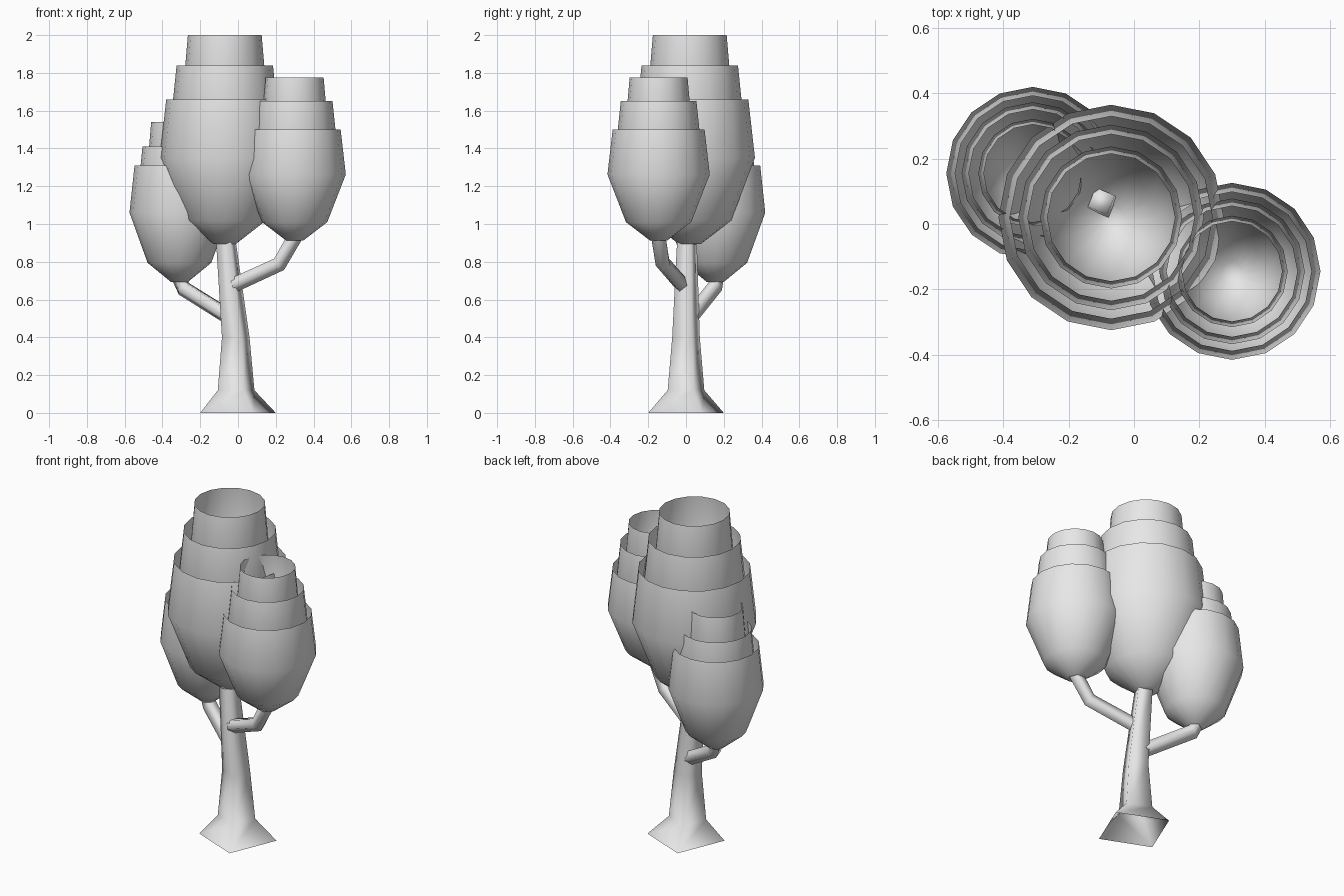
import bpy, bmesh
from math import cos, sin, pi, radians
from mathutils import Vector, Matrix

cube = bpy.data.objects.get("Cube")
if cube:
    bpy.data.objects.remove(cube)

GREY = (0.8, 0.8, 0.8, 1.0)
mat = bpy.data.materials.new("pale grey")
mat.use_nodes = True
mat.diffuse_color = GREY
mat.node_tree.nodes["Principled BSDF"].inputs["Base Color"].default_value = GREY


def ring(bm, centre, radius, sides, turn=0.0, basis=None):
    """One polygon of vertices, flat unless a basis tilts it."""
    basis = basis or Matrix.Identity(3)
    angles = [turn + 2 * pi * i / sides for i in range(sides)]
    return [bm.verts.new(Vector(centre) + basis @ Vector((cos(a), sin(a), 0)) * radius)
            for a in angles]


def bridge(bm, rings):
    for low, high in zip(rings, rings[1:]):
        n = len(low)
        for i in range(n):
            j = (i + 1) % n
            bm.faces.new((low[i], low[j], high[j], high[i]))


def finish(bm, name, angle):
    mesh = bpy.data.meshes.new(name)
    bm.to_mesh(mesh)
    bm.free()
    mesh.materials.append(mat)
    obj = bpy.data.objects.new(name, mesh)
    bpy.context.collection.objects.link(obj)
    bpy.ops.object.select_all(action='DESELECT')
    obj.select_set(True)
    bpy.context.view_layer.objects.active = obj
    bpy.ops.object.shade_smooth_by_angle(angle=radians(angle))


# Foliage: three open bowls nested in one another (radius, height)
BOWL = [(0.06, 0.005), (0.22, 0.13), (0.345, 0.46), (0.31, 0.77)]
BOWL_HEIGHT = BOWL[-1][1]
TIERS = [(1.0, 1.0), (0.823, 0.9), (0.63, 0.82)]  # width and height factors


def foliage(name, x, y, base, width, rims):
    bm = bmesh.new()
    tall = (rims[0] - base) / BOWL_HEIGHT
    for (wide, high), rim in zip(TIERS, rims):
        floor = rim - BOWL_HEIGHT * tall * high
        rings = [ring(bm, (x, y, floor + h * tall * high), r * width * wide, 16)
                 for r, h in BOWL]
        bridge(bm, rings)
        tip = bm.verts.new((x, y, floor))
        for a, b in zip(rings[0], rings[0][1:] + rings[0][:1]):
            bm.faces.new((tip, b, a))
    finish(bm, name, 60)


foliage("main_foliage", -0.07, 0.02, 0.89, 1.0, (1.66, 1.84, 2.0))
foliage("left_foliage", 0.30, -0.145, 0.91, 0.785, (1.5, 1.65, 1.775))
foliage("right_foliage", -0.31, 0.155, 0.69, 0.767, (1.31, 1.41, 1.54))

# Trunk: four-sided, flared at the open foot and leaning towards the top
TRUNK = [((0, 0, 0), 0.2165), ((-0.01, 0, 0.12), 0.105), ((-0.012, 0, 0.4), 0.079),
         ((-0.063, 0.005, 0.9), 0.057), ((-0.1, 0.07, 1.43), 0.045)]
bm = bmesh.new()
rings = [ring(bm, c, r, 4, pi / 8) for c, r in TRUNK]
bridge(bm, rings)
bm.faces.new(rings[-1])
finish(bm, "trunk", 120)


# Branches: bent tubes from the trunk into the side foliage
def branch(name, points, radius):
    pts = [Vector(p) for p in points]
    bm = bmesh.new()
    rings = []
    for i, p in enumerate(pts):
        along = (pts[min(i + 1, len(pts) - 1)] - pts[max(i - 1, 0)]).normalized()
        side = along.cross(Vector((0, 0, 1))).normalized()
        basis = Matrix((side, along.cross(side), along)).transposed()
        rings.append(ring(bm, p, radius, 5, pi / 2, basis))
    bridge(bm, rings)
    bm.faces.new(rings[0][::-1])
    bm.faces.new(rings[-1])
    bmesh.ops.recalc_face_normals(bm, faces=bm.faces)
    finish(bm, name, 80)


branch("left_branch", [(-0.02, -0.025, 0.68), (0.22, -0.12, 0.79), (0.31, -0.145, 0.95)], 0.042)
branch("right_branch", [(-0.05, 0.03, 0.51), (-0.29, 0.15, 0.66), (-0.32, 0.16, 0.74)], 0.043)
